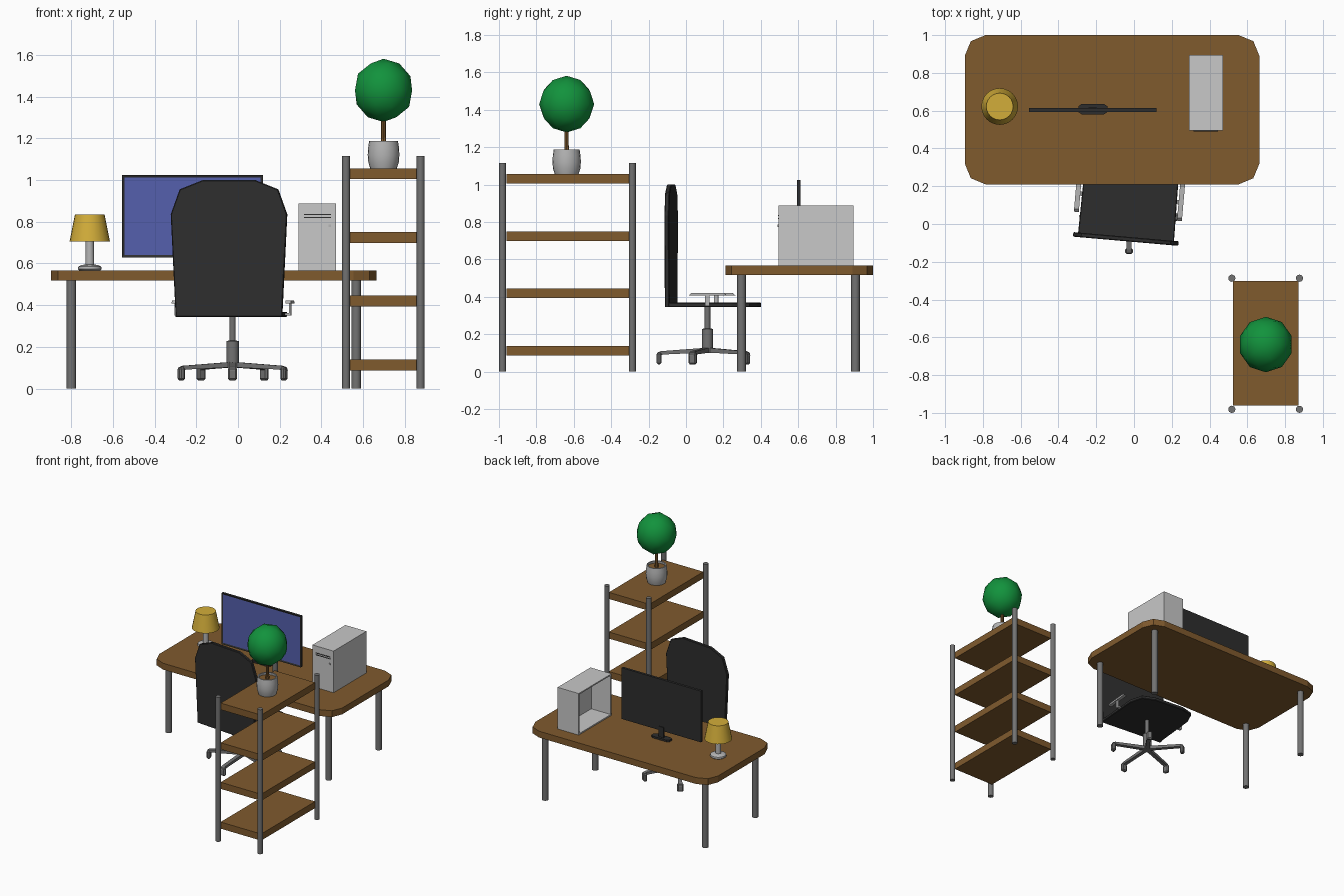
import bpy, bmesh, math
from mathutils import Matrix, Vector

if "Cube" in bpy.data.objects:
    bpy.data.objects.remove(bpy.data.objects["Cube"])

def material(name, r, g, b):
    m = bpy.data.materials.new(name)
    m.diffuse_color = (r, g, b, 1)
    m.use_nodes = True
    m.node_tree.nodes["Principled BSDF"].inputs["Base Color"].default_value = m.diffuse_color
    return m

WOOD = material("brown wood", 0.214, 0.103, 0.027)
STEEL = material("grey steel", 0.17, 0.17, 0.17)
BLACK = material("black plastic", 0.027, 0.027, 0.027)
SCREEN = material("screen blue", 0.09, 0.115, 0.42)
CASE = material("light grey case", 0.58, 0.58, 0.58)
SILVER = material("silver", 0.46, 0.46, 0.46)
YELLOW = material("lamp yellow", 0.65, 0.42, 0.042)
GREEN = material("leaf green", 0.006, 0.29, 0.046)

def finish(name, bm, mat, smooth=False, matrix=None):
    if matrix:
        bm.transform(matrix)
    bmesh.ops.recalc_face_normals(bm, faces=bm.faces[:])
    me = bpy.data.meshes.new(name)
    bm.to_mesh(me)
    bm.free()
    me.materials.append(mat)
    ob = bpy.data.objects.new(name, me)
    bpy.context.collection.objects.link(ob)
    if smooth:
        bpy.context.view_layer.objects.active = ob
        ob.select_set(True)
        bpy.ops.object.shade_smooth_by_angle(angle=math.radians(40))
        ob.select_set(False)
    return ob

def box_bm(lo, hi):
    bm = bmesh.new()
    bmesh.ops.create_cube(bm, size=1)
    for v in bm.verts:
        v.co = Vector([(lo[i] + hi[i]) / 2 + v.co[i] * (hi[i] - lo[i]) for i in range(3)])
    return bm

def box(name, lo, hi, mat, matrix=None, bevel=0):
    bm = box_bm(lo, hi)
    if bevel:
        bmesh.ops.bevel(bm, geom=bm.edges[:], offset=bevel, segments=1, affect='EDGES')
    return finish(name, bm, mat, False, matrix)

def lathe(name, x, y, profile, mat, sides=16):
    """Closed turned shape from (radius, z) points, capped at both ends."""
    bm = bmesh.new()
    rings = [[bm.verts.new((x + r * math.cos(2 * math.pi * i / sides),
                            y + r * math.sin(2 * math.pi * i / sides), z))
              for i in range(sides)] for r, z in profile]
    for a, b in zip(rings, rings[1:]):
        for i in range(sides):
            j = (i + 1) % sides
            bm.faces.new((a[i], a[j], b[j], b[i]))
    bm.faces.new(rings[0])
    bm.faces.new(rings[-1])
    return finish(name, bm, mat, True)

def prism(name, pts, z0, z1, mat, matrix=None, bevel=0):
    """Outline in XY extruded from z0 to z1."""
    bm = bmesh.new()
    f = bm.faces.new([bm.verts.new((px, py, z0)) for px, py in pts])
    r = bmesh.ops.extrude_face_region(bm, geom=[f])
    new = [v for v in r["geom"] if isinstance(v, bmesh.types.BMVert)]
    bmesh.ops.translate(bm, verts=new, vec=(0, 0, z1 - z0))
    if bevel:
        es = [e for e in bm.edges if abs(e.verts[0].co.z - e.verts[1].co.z) < 1e-6]
        bmesh.ops.bevel(bm, geom=es, offset=bevel, segments=1, affect='EDGES')
    return finish(name, bm, mat, False, matrix)

def mirrored(half):
    return half + [(-px, py) for px, py in reversed(half)]

# Desk with rounded corners and four legs
bm = box_bm((-0.896, 0.21, 0.517), (0.664, 1.0, 0.566))
vert_edges = [e for e in bm.edges if abs(e.verts[0].co.z - e.verts[1].co.z) > 0.01]
bmesh.ops.bevel(bm, geom=vert_edges, offset=0.11, segments=2, profile=0.5, affect='EDGES')
finish("desk_top", bm, WOOD)
for x in (-0.799, 0.567):
    for y in (0.297, 0.906):
        lathe("desk_leg", x, y, [(0.023, 0), (0.023, 0.518)], STEEL)

# Shelf unit
for x in (0.518, 0.876):
    for y in (-0.981, -0.287):
        lathe("shelf_post", x, y, [(0.019, 0), (0.019, 1.115)], STEEL)
for z in (0.087, 0.394, 0.699, 1.005):
    box("shelf_board", (0.524, -0.96, z), (0.87, -0.302, z + 0.051), WOOD)

# Potted tree
PX, PY = 0.698, -0.638
lathe("plant_pot", PX, PY, [(0.064, 1.056), (0.073, 1.085), (0.076, 1.12), (0.074, 1.155),
      (0.069, 1.188), (0.061, 1.188), (0.064, 1.165)], SILVER, 20)
lathe("pot_soil", PX, PY, [(0.06, 1.160), (0.063, 1.170)], WOOD, 20)
lathe("tree_trunk", PX, PY, [(0.015, 1.165), (0.011, 1.21), (0.011, 1.30)], WOOD, 8)
bm = bmesh.new()
bmesh.ops.create_icosphere(bm, subdivisions=2, radius=0.15)
tree = finish("tree_foliage", bm, GREEN, False, Matrix.Translation((PX, PY, 1.43)) @ Matrix.Diagonal((0.96, 0.98, 1.01, 1)))
for p in tree.data.polygons:
    p.use_smooth = True

# Desk lamp
LX, LY = -0.711, 0.622
lathe("lamp_base", LX, LY, [(0.05, 0.566), (0.057, 0.572), (0.055, 0.584), (0.04, 0.592),
      (0.021, 0.595), (0.019, 0.72)], SILVER, 24)
lathe("lamp_shade", LX, LY, [(0.097, 0.704), (0.071, 0.834)], YELLOW, 24)

# Monitor with recessed screen, stand
bm = box_bm((-0.556, 0.594, 0.629), (0.12, 0.613, 1.024))
front = [f for f in bm.faces if f.normal.y < -0.9]
bmesh.ops.inset_region(bm, faces=front, thickness=0.016)
bmesh.ops.translate(bm, verts=front[0].verts[:], vec=(0, 0.004, 0))
front[0].material_index = 1
mon = finish("monitor", bm, BLACK)
mon.data.materials.append(SCREEN)
MX = -0.218
foot = mirrored([(0.06, -0.027), (0.077, -0.015), (0.077, 0.015), (0.06, 0.027)])
prism("monitor_foot", foot, 0.566, 0.58, BLACK, Matrix.Translation((MX, 0.608, 0)))
box("monitor_neck", (MX - 0.022, 0.602, 0.578), (MX + 0.022, 0.618, 0.66), BLACK)

# Computer case, open on its left side
bm = box_bm((0.29, 0.494, 0.566), (0.47, 0.895, 0.887))
side = [f for f in bm.faces if f.normal.x < -0.9]
bmesh.ops.inset_region(bm, faces=side, thickness=0.014)
r = bmesh.ops.extrude_face_region(bm, geom=side)
bmesh.ops.translate(bm, vec=(0.166, 0, 0),
                    verts=[v for v in r["geom"] if isinstance(v, bmesh.types.BMVert)])
bmesh.ops.delete(bm, geom=[f for f in side if f.is_valid], context='FACES_ONLY')
finish("computer_case", bm, CASE)
for z in (0.817, 0.831):
    box("drive_slot", (0.316, 0.491, z), (0.445, 0.496, z + 0.005), BLACK)
box("power_button", (0.434, 0.489, 0.774), (0.445, 0.496, 0.786), SILVER)

# Office chair, turned slightly
CX, CY = -0.026, 0.115
PLACE = Matrix.Translation((CX, CY, 0))
TURN = PLACE @ Matrix.Rotation(math.radians(-5), 4, 'Z')
seat = mirrored([(0.255, -0.2), (0.25, 0.15), (0.215, 0.245), (0.12, 0.277)])
prism("seat", seat, 0.344, 0.368, BLACK, TURN, 0.004)
back = mirrored([(0.256, 0.344), (0.28, 0.835), (0.237, 0.955), (0.125, 1.0)])
prism("seat_back", back, 0.183, 0.207, BLACK, TURN @ Matrix.Rotation(math.pi / 2, 4, 'X'), 0.004)

# Armrests
for s in (-1, 1):
    xs = sorted((s * 0.235, s * 0.28))
    box("arm_bracket", (xs[0], 0.012, 0.350), (xs[1], 0.034, 0.362), SILVER, TURN)
    xs = sorted((s * 0.270, s * 0.28))
    box("arm_post", (xs[0], 0.012, 0.352), (xs[1], 0.034, 0.41), SILVER, TURN)
    pad = [(-0.075, 0.407), (0.125, 0.407), (0.11, 0.421), (-0.06, 0.421)]
    yz_to_world = Matrix(((0, 0, 1, 0), (1, 0, 0, 0), (0, 1, 0, 0), (0, 0, 0, 1)))
    prism("arm_pad", pad, s * 0.274 - 0.013, s * 0.274 + 0.013, SILVER, TURN @ yz_to_world)

# Chair column and five-armed base with casters
lathe("chair_column", CX, CY, [(0.03, 0.1), (0.03, 0.228), (0.015, 0.23), (0.015, 0.346)], STEEL)
arm = [(0.0, 0.102), (0.0, 0.128), (0.25, 0.109), (0.268, 0.102), (0.274, 0.085),
       (0.25, 0.085), (0.24, 0.091)]
for k in range(5):
    spin = PLACE @ Matrix.Rotation(math.radians(-90 + 72 * k), 4, 'Z')
    prism("base_arm", arm, -0.014, 0.014, STEEL, spin @ Matrix.Rotation(math.pi / 2, 4, 'X'))
    box("caster", (0.245, -0.022, 0.039), (0.272, 0.022, 0.102), STEEL, spin, 0.008)
